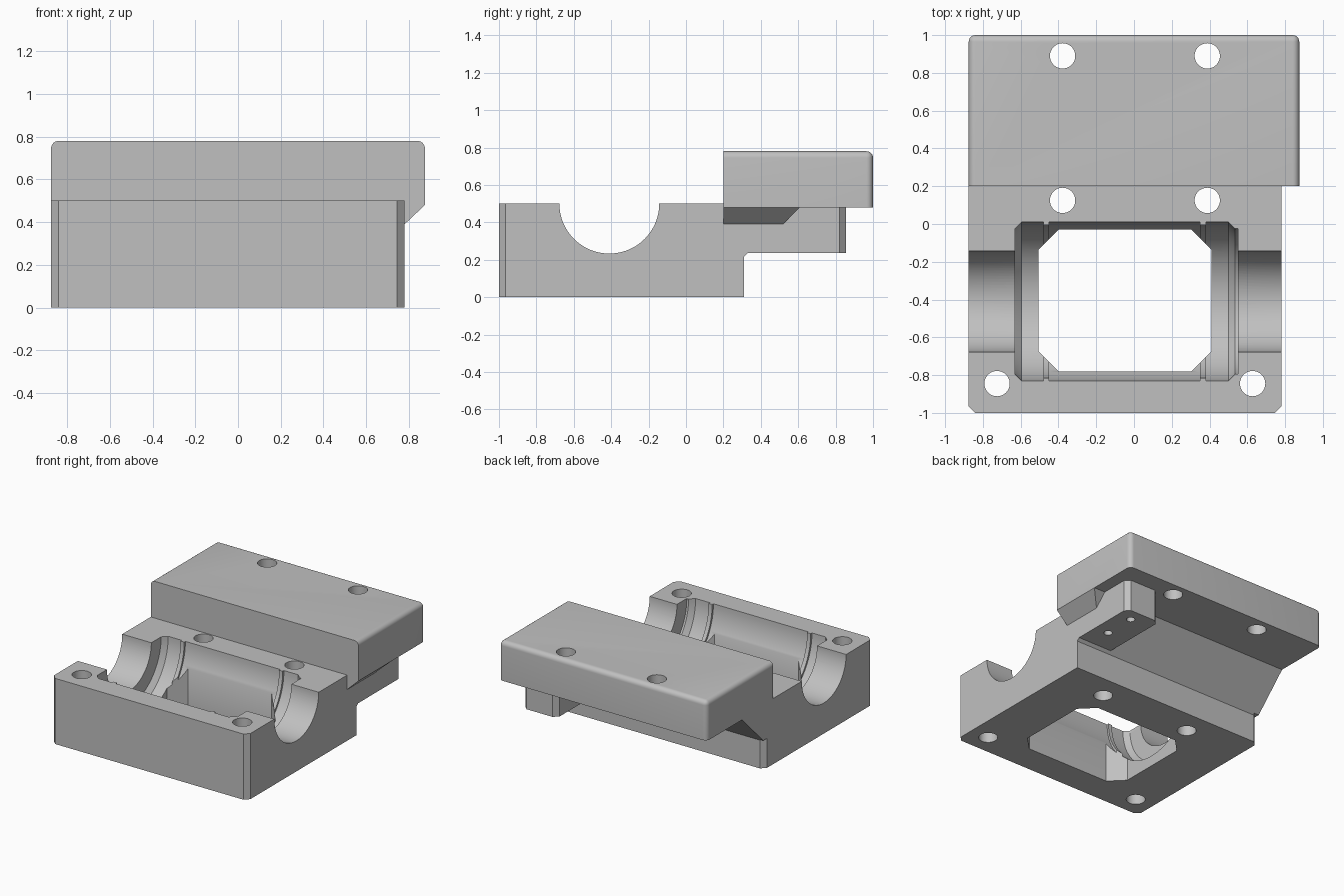
import bpy, bmesh, math
from mathutils import Matrix, Vector

if "Cube" in bpy.data.objects:
    bpy.data.objects.remove(bpy.data.objects["Cube"], do_unlink=True)

grey = bpy.data.materials.new("machined_grey")
grey.use_nodes = True
grey.diffuse_color = (0.53, 0.53, 0.53, 1)
grey.node_tree.nodes["Principled BSDF"].inputs["Base Color"].default_value = grey.diffuse_color


def finish(name, bm):
    bmesh.ops.recalc_face_normals(bm, faces=bm.faces[:])
    mesh = bpy.data.meshes.new(name)
    bm.to_mesh(mesh)
    bm.free()
    mesh.materials.append(grey)
    obj = bpy.data.objects.new(name, mesh)
    bpy.context.collection.objects.link(obj)
    return obj


def prism(name, outline, axis, low, high):
    """Extrude a closed outline: (x, y) along Z or (y, z) along X."""
    def place(a, b, h):
        return (a, b, h) if axis == "Z" else (h, a, b)
    bm = bmesh.new()
    face = bm.faces.new([bm.verts.new(place(a, b, low)) for a, b in outline])
    top = bmesh.ops.extrude_face_region(bm, geom=[face])["geom"]
    bmesh.ops.translate(bm, verts=[v for v in top if isinstance(v, bmesh.types.BMVert)],
                        vec=place(0, 0, high - low))
    return finish(name, bm)


def cylinder(name, x, y, radius, low, high):
    bm = bmesh.new()
    bmesh.ops.create_cone(bm, cap_ends=True, segments=48, radius1=radius, radius2=radius,
                          depth=high - low, matrix=Matrix.Translation((x, y, (low + high) / 2)))
    return finish(name, bm)


def lathe_x(name, profile, y, z, steps=96):
    """Turn an (x, radius) profile about an axis parallel to X."""
    bm = bmesh.new()
    verts = [bm.verts.new((x, y, z - r)) for x, r in profile]
    edges = [bm.edges.new(pair) for pair in zip(verts, verts[1:])]
    bmesh.ops.spin(bm, geom=verts + edges, cent=(0, y, z), axis=(1, 0, 0),
                   angle=math.tau, steps=steps, use_merge=False)
    bmesh.ops.remove_doubles(bm, verts=bm.verts[:], dist=0.0002)
    return finish(name, bm)


def combine(target, tool, operation):
    mod = target.modifiers.new("solid", "BOOLEAN")
    mod.operation = operation
    mod.solver = "EXACT"
    mod.object = tool
    bpy.context.view_layer.objects.active = target
    bpy.ops.object.modifier_apply(modifier=mod.name)
    bpy.data.objects.remove(tool, do_unlink=True)


LEFT, RIGHT, C = -0.875, 0.78, 0.035

# Main block with a 45 degree rear slope
body = prism("bearing_block", [(-1, 0), (0.31, 0), (0.31, 0.215), (0.595, 0.5), (-1, 0.5)],
             "X", LEFT, RIGHT)

# Chamfered vertical corners of the block
for x, s in ((LEFT, 1), (RIGHT, -1)):
    combine(body, prism("front_chamfer", [(x - s * 0.01, -1 + C + 0.01), (x + s * (C + 0.01), -1.01),
                                          (x - s * 0.01, -1.01)], "Z", -0.1, 0.6), "DIFFERENCE")
combine(body, prism("rear_chamfer", [(LEFT - 0.01, 0.265), (LEFT + 0.045, 0.32), (LEFT - 0.01, 0.32)],
                    "Z", -0.1, 0.225), "DIFFERENCE")

# Rear foot below the overhang
foot = prism("rear_foot", [(0.49, 0.2), (RIGHT, 0.2), (RIGHT, 0.855 - C), (RIGHT - C, 0.855),
                           (0.49 + C, 0.855), (0.49, 0.855 - C)], "Z", 0.235, 0.495)
combine(body, foot, "UNION")

# Sloped rib under the side overhang
bm = bmesh.new()
for x, z in ((0.7, 0.39), (RIGHT, 0.39), (0.875, 0.48), (0.875, 0.49), (0.7, 0.49)):
    for y in (0.2, z + 0.13):
        bm.verts.new((x, y, z))
bmesh.ops.convex_hull(bm, input=bm.verts[:])
combine(body, finish("side_rib", bm), "UNION")

# Raised rear slab, rounded except on its front and underside
bm = bmesh.new()
bmesh.ops.create_cube(bm, size=1, matrix=Matrix.Translation((0, 0.6, 0.63))
                      @ Matrix.Diagonal((1.75, 0.8, 0.3, 1)))
rounded = []
for e in bm.edges:
    mid = (e.verts[0].co + e.verts[1].co) / 2
    rear_upright = mid.y > 0.9 and abs(mid.z - 0.63) < 0.01
    top_rim = mid.z > 0.7 and mid.y > 0.3
    if rear_upright or top_rim:
        rounded.append(e)
bmesh.ops.bevel(bm, geom=rounded, offset=0.035, segments=6, profile=0.5, affect="EDGES")
combine(body, finish("rear_slab", bm), "UNION")

# Shaft channel and stepped bearing chamber
combine(body, lathe_x("shaft_cut", [(-1, 0), (-1, 0.267), (1, 0.267), (1, 0)], -0.41, 0.5), "DIFFERENCE")
R, N = 0.42, 0.405
chamber = [(-0.63, 0), (-0.63, 0.385), (-0.595, R), (-0.48, R), (-0.48, N), (-0.45, N), (-0.45, R),
           (0.35, R), (0.35, N), (0.38, N), (0.38, R), (0.5, R), (0.535, 0.385), (0.55, 0.385), (0.55, 0)]
combine(body, lathe_x("chamber_cut", chamber, -0.41, 0.5), "DIFFERENCE")

# Window through the floor with clipped corners
x0, x1, y0, y1, k = -0.505, 0.41, -0.78, -0.03, 0.105
window = [(x0 + k, y0), (x1 - k, y0), (x1, y0 + k), (x1, y1 - k),
          (x1 - k, y1), (x0 + k, y1), (x0, y1 - k), (x0, y0 + k)]
combine(body, prism("window_cut", window, "Z", -0.1, 0.45), "DIFFERENCE")

# Bolt holes through block and slab, blind holes in the foot
for x, y in ((-0.725, -0.845), (0.628, -0.845), (-0.378, 0.125), (0.388, 0.125),
             (-0.378, 0.89), (0.388, 0.89)):
    combine(body, cylinder("bolt_hole", x, y, 0.067, -0.1, 0.9), "DIFFERENCE")
for y in (0.51, 0.755):
    combine(body, cylinder("foot_hole", 0.665, y, 0.03, 0.1, 0.42), "DIFFERENCE")

# One material, smooth curves with crisp edges
body.data.materials.clear()
body.data.materials.append(grey)
for poly in body.data.polygons:
    poly.material_index = 0
bpy.ops.object.select_all(action="DESELECT")
body.select_set(True)
bpy.context.view_layer.objects.active = body
bpy.ops.object.shade_smooth_by_angle(angle=math.radians(30))
